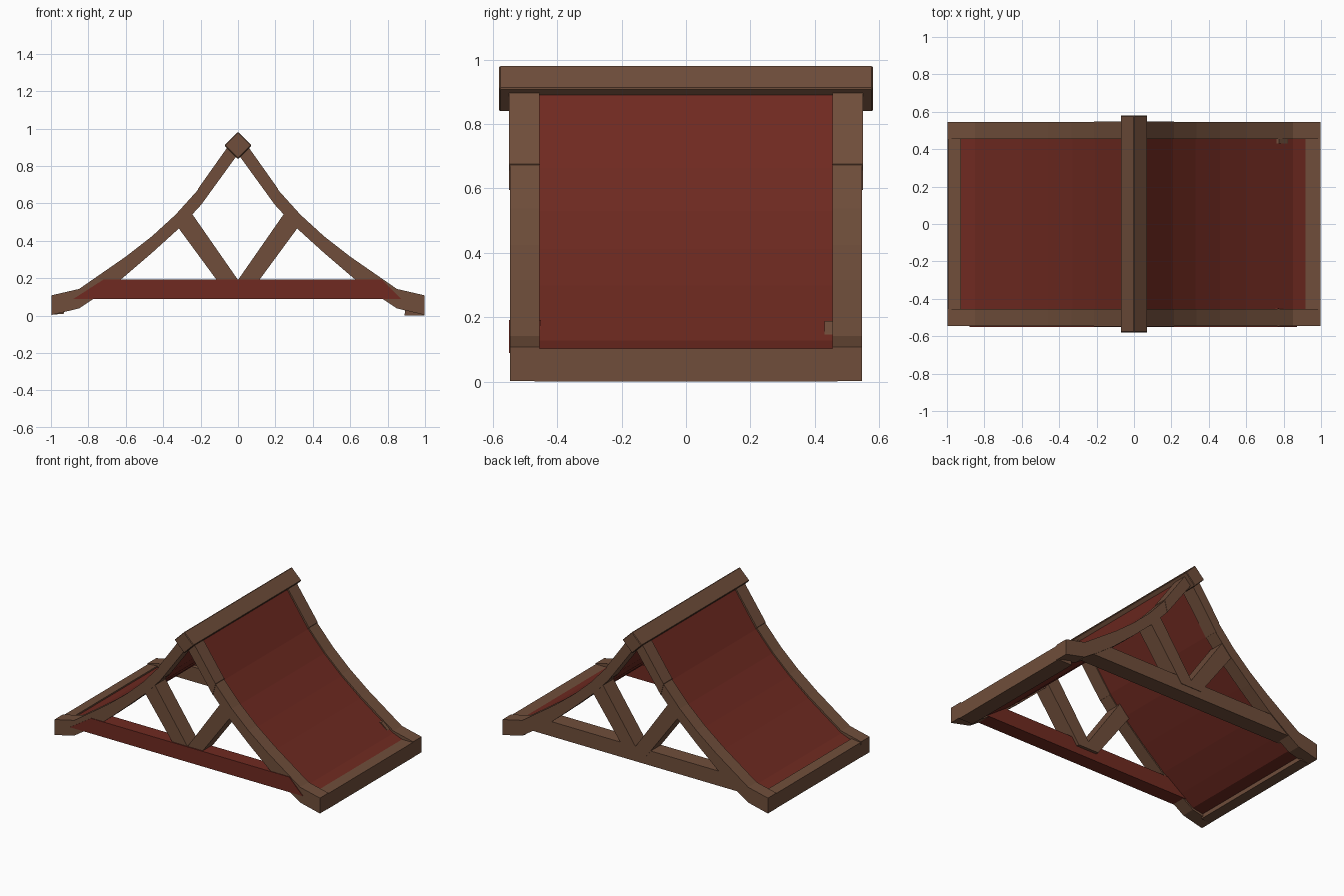
import bpy, bmesh

cube = bpy.data.objects.get("Cube")
if cube:
    bpy.data.objects.remove(cube, do_unlink=True)


def material(name, colour):
    m = bpy.data.materials.new(name)
    m.use_nodes = True
    m.diffuse_color = colour
    bsdf = m.node_tree.nodes["Principled BSDF"]
    bsdf.inputs["Base Color"].default_value = colour
    bsdf.inputs["Roughness"].default_value = 0.9
    return m


brown = material("brown wood", (0.160, 0.076, 0.043, 1))
red = material("red paint", (0.160, 0.023, 0.015, 1))


def prism(name, outline, y0, y1, mat, bevel=0.0):
    """Extrude an (x, z) outline from y0 to y1."""
    bm = bmesh.new()
    face = bm.faces.new([bm.verts.new((x, y0, z)) for x, z in outline])
    out = bmesh.ops.extrude_face_region(bm, geom=[face])
    for v in out["geom"]:
        if isinstance(v, bmesh.types.BMVert):
            v.co.y = y1
    bmesh.ops.recalc_face_normals(bm, faces=bm.faces)
    mesh = bpy.data.meshes.new(name)
    bm.to_mesh(mesh)
    bm.free()
    mesh.materials.append(mat)
    obj = bpy.data.objects.new(name, mesh)
    bpy.context.collection.objects.link(obj)
    if bevel:
        mod = obj.modifiers.new("edge wear", 'BEVEL')
        mod.width = bevel
        mod.segments = 1


def flip(points, side):
    return [(side * x, z) for x, z in points]


def mix(a, b, t):
    return (a[0] + (b[0] - a[0]) * t, a[1] + (b[1] - a[1]) * t)


# Curved slope, from the knee down to the eave
top = [(0.213, 0.673), (0.335, 0.538), (0.46, 0.424), (0.60, 0.315),
       (0.72, 0.232), (0.85, 0.142), (0.998, 0.108)]
under = [(0.19, 0.60), (0.30, 0.48), (0.46, 0.335), (0.62, 0.198),
         (0.76, 0.098), (0.85, 0.038), (0.998, 0.003)]
upper = [(0.035, 0.93), (0.215, 0.676), (0.195, 0.595), (0.01, 0.85)]
strut = [(-0.035, 0.14), (0.25, 0.55), (0.327, 0.48), (0.077, 0.14)]

# Thick roof panel fills the slope, set in a little from the rafters
pairs = [(upper[0], upper[3])] + list(zip(top, under))
skin = [mix(a, b, 0.14) for a, b in pairs]
lining = [mix(a, b, 0.88) for a, b in pairs]
skin[-1], lining[-1] = (0.94, 0.094), (0.94, 0.035)

for side, label in ((1, "left"), (-1, "right")):
    prism(f"{label}_roof_panel", flip(skin + lining[::-1], side), -0.46, 0.46, red)
    for end, place in ((-1, "front"), (1, "back")):
        name = f"{label}_{place}"
        prism(f"{name}_curved_rafter", flip(top + under[::-1], side),
              end * 0.455, end * 0.546, brown)
        prism(f"{name}_upper_rafter", flip(upper, side),
              end * 0.454, end * 0.549, brown)
        prism(f"{name}_strut", flip(strut, side),
              end * 0.43, end * 0.543, brown)

# Eave beams
prism("left_eave_beam", [(0.89, 0.0), (0.996, 0.0), (0.996, 0.103), (0.905, 0.103)],
      -0.47, 0.47, brown)
prism("right_eave_beam", [(-0.998, 0.004), (-0.93, 0.010), (-0.925, 0.110), (-0.995, 0.103)],
      -0.47, 0.47, brown)

# Tie beams across the gables
prism("front_tie_beam", [(-0.88, 0.089), (0.872, 0.089), (0.77, 0.192), (-0.72, 0.192)],
      -0.55, -0.45, red)
prism("back_tie_beam", [(-0.85, 0.089), (0.86, 0.089), (0.82, 0.15), (0.775, 0.189), (-0.74, 0.189)],
      0.43, 0.54, brown)

# Square ridge beam set on its corner
prism("ridge_beam", [(0, 0.837), (0.073, 0.910), (0, 0.982), (-0.073, 0.910)],
      -0.58, 0.58, brown, 0.004)
